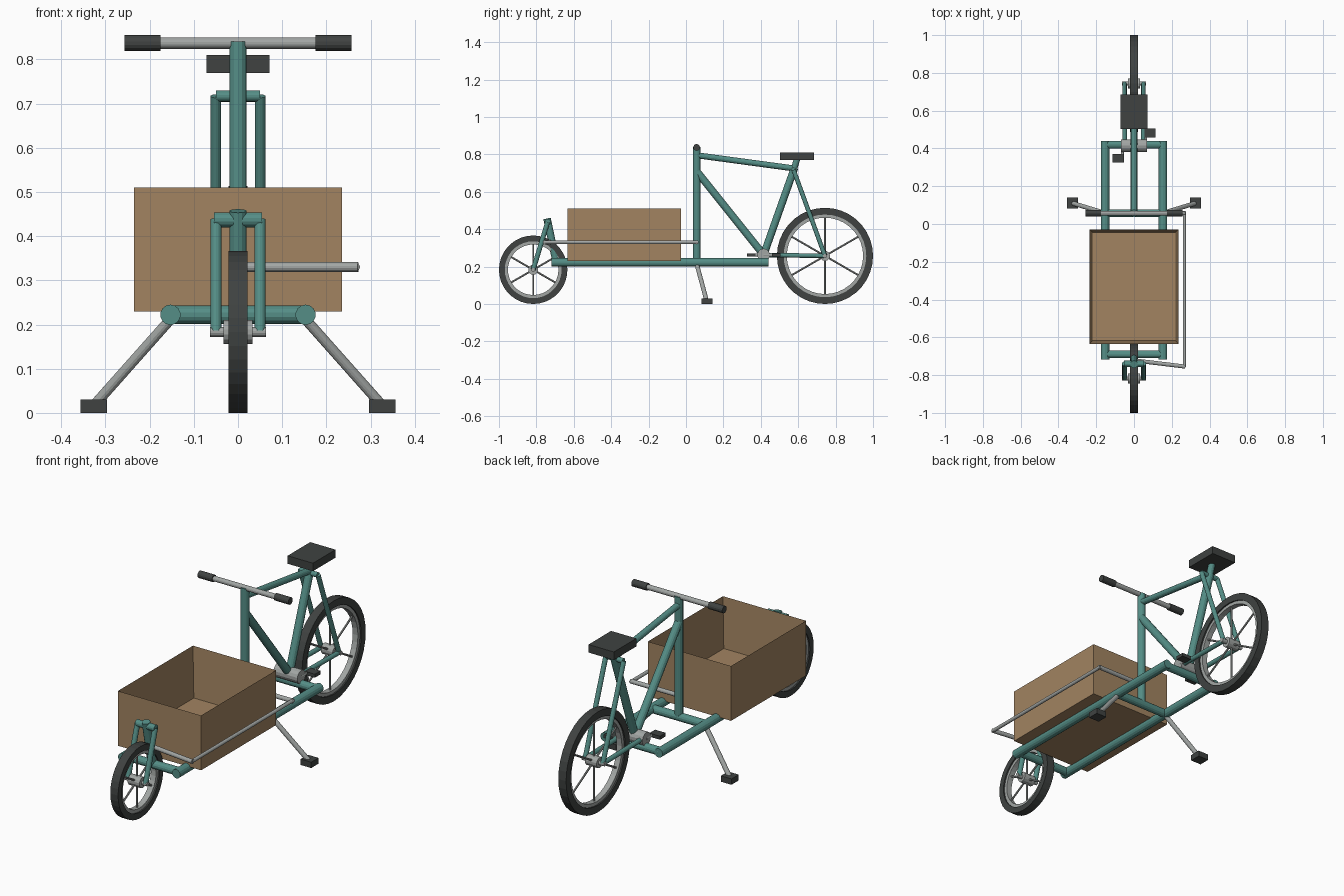
import bpy, bmesh, math
from mathutils import Vector

if "Cube" in bpy.data.objects:
    bpy.data.objects.remove(bpy.data.objects["Cube"])


def material(name, rgb):
    m = bpy.data.materials.new(name)
    m.diffuse_color = (*rgb, 1)
    m.use_nodes = True
    m.node_tree.nodes["Principled BSDF"].inputs["Base Color"].default_value = m.diffuse_color
    return m


TEAL = material("teal_paint", (0.09, 0.27, 0.24))
DARK = material("dark_rubber", (0.05, 0.055, 0.053))
STEEL = material("steel", (0.36, 0.38, 0.37))
WOOD = material("wood", (0.36, 0.23, 0.12))


def finish(name, bm, mat):
    bmesh.ops.recalc_face_normals(bm, faces=bm.faces)
    me = bpy.data.meshes.new(name)
    bm.to_mesh(me)
    bm.free()
    me.materials.append(mat)
    ob = bpy.data.objects.new(name, me)
    bpy.context.collection.objects.link(ob)
    return ob


def tube(name, a, b, r, mat=TEAL, sides=14):
    a, b = Vector(a), Vector(b)
    d = b - a
    bm = bmesh.new()
    bmesh.ops.create_cone(bm, cap_ends=True, segments=sides, radius1=r, radius2=r, depth=d.length)
    ob = finish(name, bm, mat)
    ob.location = (a + b) / 2
    ob.rotation_euler = d.to_track_quat('Z', 'Y').to_euler()
    return ob


def box(name, c, size, mat):
    bm = bmesh.new()
    bmesh.ops.create_cube(bm, size=1)
    bmesh.ops.scale(bm, vec=size, verts=bm.verts)
    ob = finish(name, bm, mat)
    ob.location = c
    return ob


def ring(name, y, z, r_out, r_in, half, mat, n=36):
    # rectangular profile swept around the x axis
    bm = bmesh.new()
    loops = []
    for i in range(n):
        t = 2 * math.pi * i / n
        loops.append([bm.verts.new((x, r * math.sin(t), r * math.cos(t)))
                      for x, r in ((-half, r_out), (half, r_out), (half, r_in), (-half, r_in))])
    for i in range(n):
        p, q = loops[i], loops[(i + 1) % n]
        for k in range(4):
            bm.faces.new((p[k], p[(k + 1) % 4], q[(k + 1) % 4], q[k]))
    ob = finish(name, bm, mat)
    ob.location = (0, y, z)
    return ob


def wheel(name, y, r, tyre):
    ring(name + "_tyre", y, r, r, r - tyre, 0.022, DARK)
    ring(name + "_rim", y, r, r - tyre, r - tyre - 0.017, 0.015, STEEL)
    tube(name + "_hub", (-0.033, y, r), (0.033, y, r), 0.027, STEEL)
    tube(name + "_axle", (-0.063, y, r), (0.063, y, r), 0.011, STEEL)
    for i in range(6):
        t = math.pi * i / 3
        s, c = math.sin(t), math.cos(t)
        tube(name + "_spoke", (0, y + 0.02 * s, r + 0.02 * c),
             (0, y + (r - tyre - 0.008) * s, r + (r - tyre - 0.008) * c), 0.005, STEEL, 8)


FY, RY, FR, RR = -0.817, 0.743, 0.183, 0.257
BB = (0, 0.415, 0.262)
wheel("front_wheel", FY, FR, 0.031)
wheel("rear_wheel", RY, RR, 0.036)

# Parts repeated on both sides
for s, side in ((-1, "left"), (1, "right")):
    tube(side + "_rail", (s * 0.153, -0.718, 0.222), (s * 0.153, 0.44, 0.222), 0.023)
    tube(side + "_fork_leg", (s * 0.05, -0.74, 0.437), (s * 0.05, FY, FR), 0.013)
    tube(side + "_seat_stay", (s * 0.05, 0.575, 0.717), (s * 0.05, RY, RR), 0.012)
    tube(side + "_chain_stay", (s * 0.05, BB[1], BB[2]), (s * 0.05, RY, RR), 0.012)
    tube(side + "_grip", (s * 0.175, 0.057, 0.837), (s * 0.257, 0.057, 0.837), 0.018, DARK)
    tube(side + "_stand_leg", (s * 0.15, 0.057, 0.215), (s * 0.325, 0.11, 0.018), 0.012, STEEL)
    box(side + "_stand_foot", (s * 0.326, 0.112, 0.015), (0.06, 0.058, 0.03), DARK)
    tube(side + "_crank", (s * 0.062, BB[1], BB[2]), (s * 0.062, BB[1] + s * 0.07, BB[2]), 0.008, STEEL)
    box(side + "_pedal", (s * 0.083, BB[1] + s * 0.067, BB[2]), (0.06, 0.046, 0.018), DARK)

# Base frame cross members
for name, y in (("front", -0.69), ("middle", 0.057), ("rear", 0.42)):
    tube(name + "_cross_member", (-0.153, y, 0.222), (0.153, y, 0.222), 0.021)

# Rider frame
tube("mast", (0, 0.057, 0.222), (0, 0.057, 0.84), 0.02)
tube("top_tube", (0, 0.057, 0.795), (0, 0.575, 0.725), 0.016)
tube("down_tube", (0, 0.057, 0.71), BB, 0.02)
tube("seat_tube", BB, (0, 0.58, 0.727), 0.02)
tube("seat_post", (0, 0.575, 0.715), (0, 0.594, 0.775), 0.017)
tube("seat_stay_bridge", (-0.05, 0.575, 0.717), (0.05, 0.575, 0.717), 0.013)
tube("bottom_bracket", (-0.068, BB[1], BB[2]), (0.068, BB[1], BB[2]), 0.034, STEEL)
box("saddle", (0, 0.594, 0.79), (0.143, 0.182, 0.041), DARK)
tube("handlebar", (-0.25, 0.057, 0.837), (0.25, 0.057, 0.837), 0.013, STEEL)

# Front steering
tube("head_tube", (0, -0.692, 0.215), (0, -0.743, 0.457), 0.02)
tube("fork_crown", (-0.054, -0.74, 0.437), (0.054, -0.74, 0.437), 0.017)
tube("front_steering_arm", (0, -0.722, 0.33), (0.272, -0.755, 0.33), 0.011, STEEL)
tube("steering_rod", (0.267, -0.757, 0.33), (0.267, 0.065, 0.33), 0.009, STEEL)
tube("rear_steering_arm", (0, 0.057, 0.33), (0.272, 0.057, 0.33), 0.011, STEEL)

# Open cargo crate: cube with its top inset and pushed down
crate = bmesh.new()
bmesh.ops.create_cube(crate, size=1)
bmesh.ops.scale(crate, vec=(0.47, 0.606, 0.28), verts=crate.verts)
crate.normal_update()
top = [f for f in crate.faces if f.normal.z > 0.9]
bmesh.ops.inset_region(crate, faces=top, thickness=0.023)
bmesh.ops.translate(crate, vec=(0, 0, -0.257), verts=top[0].verts)
finish("cargo_crate", crate, WOOD).location = (0, -0.331, 0.37)
